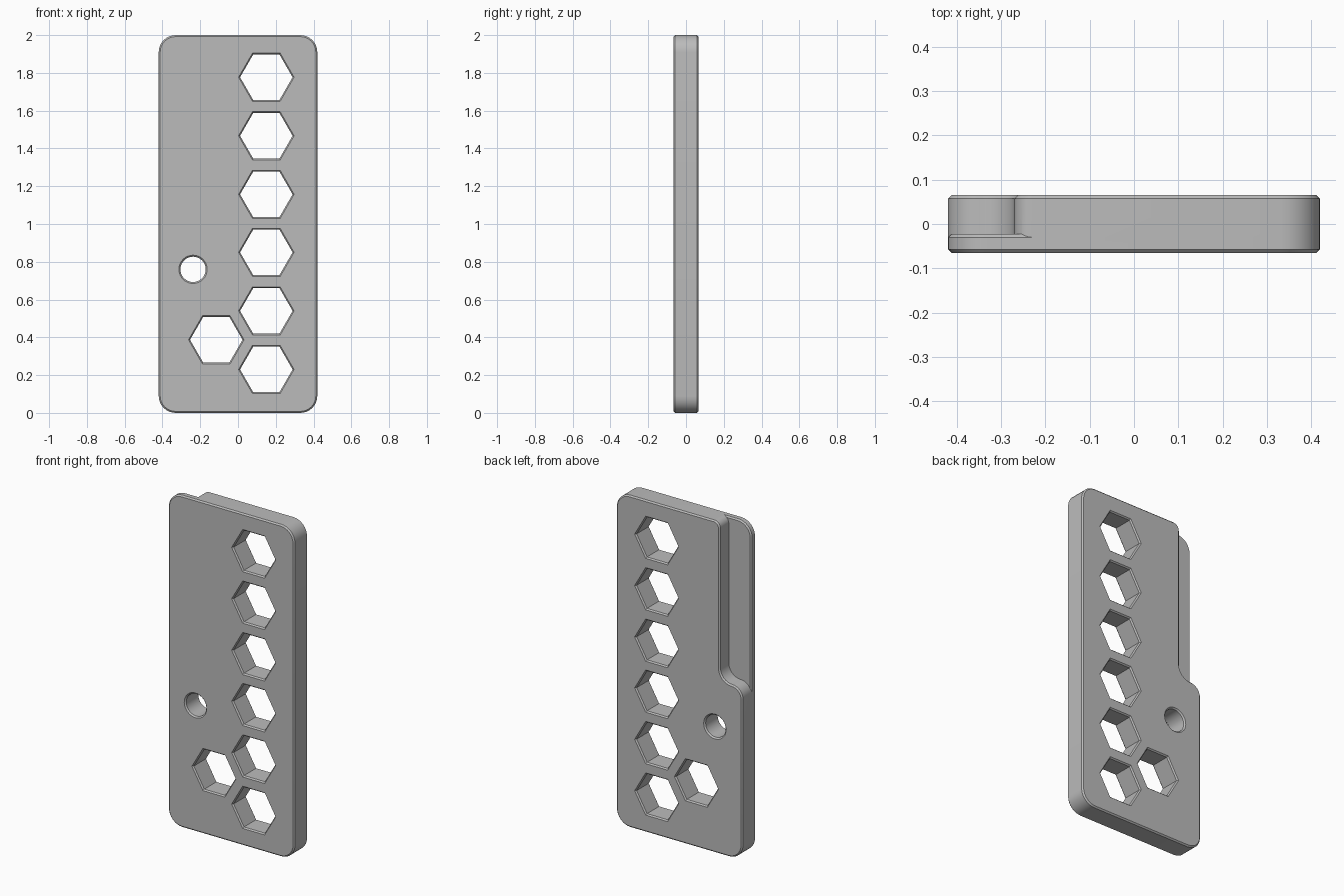
import bpy
import bmesh
from math import cos, sin, pi, radians
from mathutils import Vector

if "Cube" in bpy.data.objects:
    bpy.data.objects.remove(bpy.data.objects["Cube"], do_unlink=True)

HALF_W, HEIGHT, HALF_D = 0.42, 2.0, 0.065
CHAMFER = 0.008
STEP_FLOOR = -0.022

grey = bpy.data.materials.new("plain grey")
grey.use_nodes = True
grey.diffuse_color = (0.5, 0.5, 0.5, 1)
grey.node_tree.nodes["Principled BSDF"].inputs["Base Color"].default_value = (0.5, 0.5, 0.5, 1)


def outline(corners, inset, steps=8):
    """Counter-clockwise right-angled outline with rounded corners, moved inwards."""
    points = []
    for i, (x, z, radius) in enumerate(corners):
        p = Vector((x, z))
        before = Vector(corners[i - 1][:2])
        after = Vector(corners[(i + 1) % len(corners)][:2])
        d_in, d_out = (p - before).normalized(), (after - p).normalized()
        turn = d_in.x * d_out.y - d_in.y * d_out.x
        r = radius - inset * turn
        p = p + inset * (d_in.orthogonal() + d_out.orthogonal())
        centre = p - d_in * r + d_out * r
        for k in range(steps + 1):
            a = k / steps * pi / 2
            points.append(centre - d_out * r * cos(a) + d_in * r * sin(a))
    return points


def polygon(x, z, radius, sides):
    return [Vector((x + radius * cos(2 * pi * k / sides), z + radius * sin(2 * pi * k / sides)))
            for k in range(sides)]


def add_stack(bm, rings):
    """Closed solid through a stack of (depth, points) rings."""
    loops = [[bm.verts.new((p.x, y, p.y)) for p in points] for y, points in rings]
    n = len(loops[0])
    for a, b in zip(loops, loops[1:]):
        for k in range(n):
            bm.faces.new((a[k], a[(k + 1) % n], b[(k + 1) % n], b[k]))
    bm.faces.new(loops[0])
    bm.faces.new(loops[-1])


def make_object(name, bm):
    bmesh.ops.recalc_face_normals(bm, faces=bm.faces)
    mesh = bpy.data.meshes.new(name)
    bm.to_mesh(mesh)
    bm.free()
    mesh.materials.append(grey)
    obj = bpy.data.objects.new(name, mesh)
    bpy.context.collection.objects.link(obj)
    return obj


def combine(target, tool, operation):
    mod = target.modifiers.new(operation.lower(), 'BOOLEAN')
    mod.operation, mod.solver, mod.object = operation, 'EXACT', tool
    bpy.context.view_layer.objects.active = target
    bpy.ops.object.modifier_apply(modifier=mod.name)
    bpy.data.objects.remove(tool, do_unlink=True)


# Front layer: full rounded rectangle, chamfered front and back
full = [(-HALF_W, 0, 0.09), (HALF_W, 0, 0.09), (HALF_W, HEIGHT, 0.09), (-HALF_W, HEIGHT, 0.09)]
bm = bmesh.new()
add_stack(bm, [(-HALF_D, outline(full, CHAMFER)),
               (-HALF_D + CHAMFER, outline(full, 0)),
               (STEP_FLOOR - CHAMFER, outline(full, 0)),
               (STEP_FLOOR, outline(full, CHAMFER))])
plate = make_object("plate", bm)

# Back layer: the same outline with a long notch in the upper right side
notched = full[:3] + [(-0.27, HEIGHT, 0.04), (-0.27, 1.04, 0.079), (-HALF_W, 1.04, 0.07)]
bm = bmesh.new()
add_stack(bm, [(STEP_FLOOR - CHAMFER, outline(notched, 0)),
               (HALF_D - CHAMFER, outline(notched, 0)),
               (HALF_D, outline(notched, CHAMFER))])
combine(plate, make_object("back_layer", bm), 'UNION')

# Through holes with chamfered rims: six hexagons in a column, one beside, one round
holes = [(0.15, z, 0.139, 6) for z in (0.23, 0.54, 0.85, 1.157, 1.467, 1.777)]
holes += [(-0.115, 0.387, 0.139, 6), (-0.238, 0.76, 0.067, 32)]
bm = bmesh.new()
for x, z, radius, sides in holes:
    flare = 0.02
    add_stack(bm, [(y, polygon(x, z, radius + grow, sides)) for y, grow in (
        (-HALF_D + CHAMFER - flare, flare), (-HALF_D + CHAMFER, 0),
        (HALF_D - CHAMFER, 0), (HALF_D - CHAMFER + flare, flare))])
combine(plate, make_object("hole_cutters", bm), 'DIFFERENCE')

# Smooth rounded corners, crisp chamfers
bpy.ops.object.select_all(action='DESELECT')
plate.select_set(True)
bpy.context.view_layer.objects.active = plate
bpy.ops.object.shade_smooth_by_angle(angle=radians(30))
